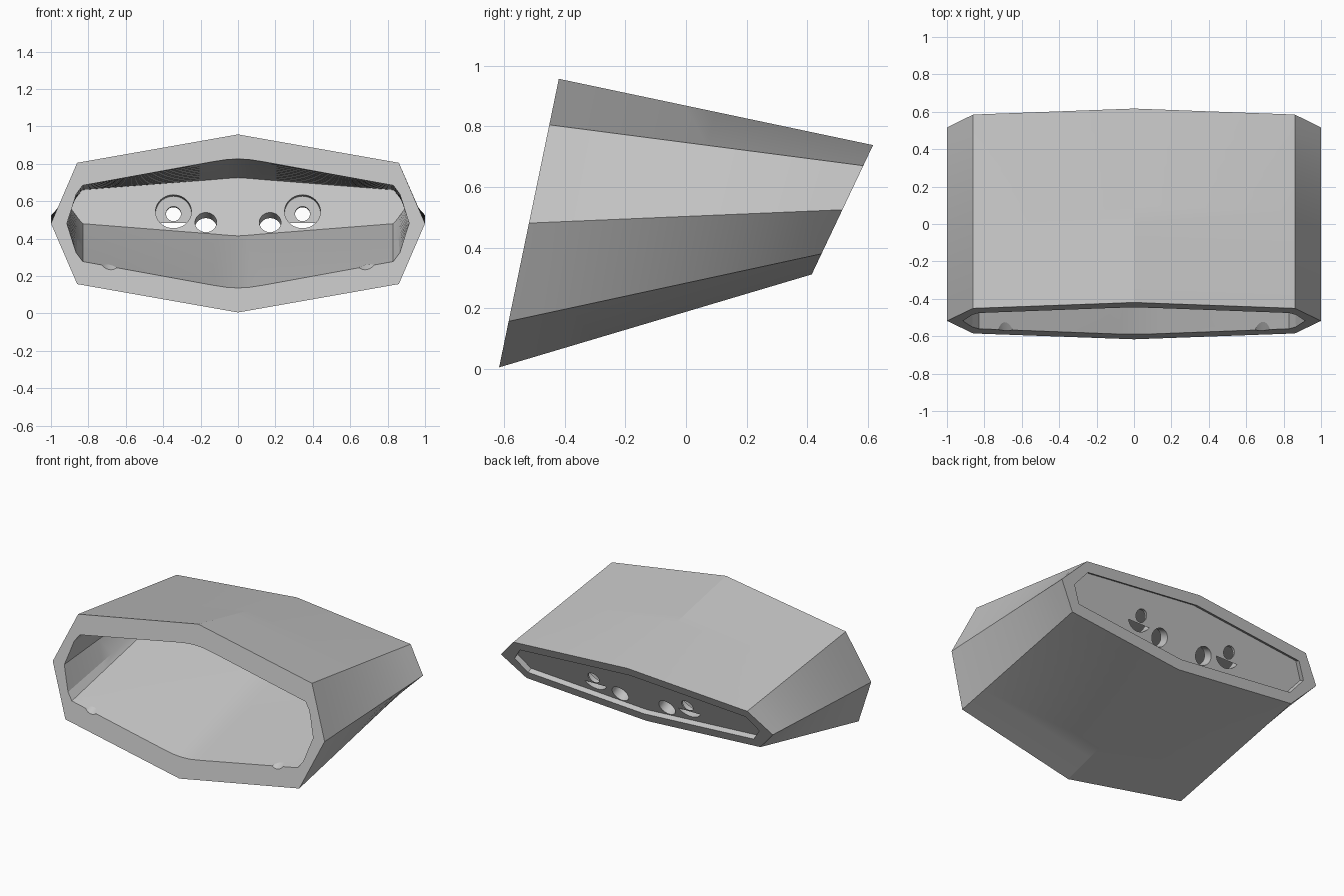
import bpy, bmesh, math
from mathutils import Vector, Matrix

cube = bpy.data.objects.get("Cube")
if cube:
    bpy.data.objects.remove(cube, do_unlink=True)

grey = bpy.data.materials.new("light_grey")
grey.use_nodes = True
colour = (0.55, 0.55, 0.55, 1)
grey.diffuse_color = colour
grey.node_tree.nodes["Principled BSDF"].inputs["Base Color"].default_value = colour

# Tilted planes of the front and back ends
FRONT = Vector((0, -0.518, 0.481))
FRONT_UP = Vector((0, 0.197, 0.952)).normalized()
BACK = Vector((0, 0.516, 0.525))
BACK_UP = Vector((0, 0.202, 0.426)).normalized()
BACK_OUT = Vector((0, BACK_UP.z, -BACK_UP.y))
FRONT_AXIS = Vector((0, FRONT_UP.z, -FRONT_UP.y))


def ring(quarter, centre, up):
    """Mirror a quarter outline into a closed ring on a tilted plane."""
    half = quarter + [(x, -v) for x, v in reversed(quarter[:-1])]
    full = half + [(-x, v) for x, v in reversed(half[1:-1])]
    return [centre + Vector((x, 0, 0)) + up * v for x, v in full]


def finish(bm, name):
    bmesh.ops.recalc_face_normals(bm, faces=bm.faces)
    mesh = bpy.data.meshes.new(name)
    bm.to_mesh(mesh)
    bm.free()
    mesh.materials.append(grey)
    obj = bpy.data.objects.new(name, mesh)
    bpy.context.collection.objects.link(obj)
    return obj


def loft(name, a, b, start=0.0, steps=10):
    """Closed ruled solid between two rings."""
    bm = bmesh.new()
    rows = []
    for i in range(steps + 1):
        t = start + (1 - start) * i / steps
        rows.append([bm.verts.new(p.lerp(q, t)) for p, q in zip(a, b)])
    n = len(a)
    for r, s in zip(rows, rows[1:]):
        for j in range(n):
            k = (j + 1) % n
            bm.faces.new((r[j], r[k], s[k], s[j]))
    bm.faces.new(rows[0])
    bm.faces.new(rows[-1])
    return finish(bm, name)


def rod(name, start, end, radius):
    axis = end - start
    bm = bmesh.new()
    turn = axis.to_track_quat('Z', 'Y').to_matrix().to_4x4()
    bmesh.ops.create_cone(bm, cap_ends=True, segments=40, radius1=radius, radius2=radius,
                          depth=axis.length, matrix=Matrix.Translation((start + end) / 2) @ turn)
    return finish(bm, name)


# Outer shell
shell = loft("housing", ring([(0, .486), (.86, .331), (1, 0)], FRONT, FRONT_UP),
             ring([(0, .236), (.86, .161), (1, 0)], BACK, BACK_UP))

# Front cavity, tapering to the inner back wall
wall = BACK - BACK_OUT * 0.105
mouth = [(0, .352), (.06, .349), (.13, .338), (.83, .208), (.865, .16), (.915, 0)]
inner = [(0, .172), (.06, .168), (.13, .161), (.83, .1), (.85, .075), (.9, 0)]
cutters = [loft("cavity_cutter", ring(mouth, FRONT, FRONT_UP),
                ring(inner, wall, BACK_UP), start=-0.04)]

# Shallow recess in the back end
plate = [(0, .172), (.83, .1), (.9, 0)]
cutters.append(loft("recess_cutter", ring(plate, BACK - BACK_OUT * 0.035, BACK_UP),
                    ring(plate, BACK + BACK_OUT * 0.05, BACK_UP), steps=1))

for side in (-1, 1):
    # Cable hole straight through the back wall
    c = wall - BACK_UP * 0.092 + Vector((side * 0.172, 0, 0))
    cutters.append(rod("cable_cutter", c - BACK_OUT * 0.05, c + BACK_OUT * 0.13, 0.058))
    # Counterbored screw hole, at the angle of the front plane
    c = wall - BACK_UP * 0.028 + Vector((side * 0.345, 0, 0))
    cutters.append(rod("bore_cutter", c - FRONT_AXIS * 0.1, c + FRONT_AXIS * 0.06, 0.096))
    cutters.append(rod("screw_cutter", c - FRONT_AXIS * 0.05, c + FRONT_AXIS * 0.14, 0.04))
    # Groove in the cavity floor that fades out behind the rim
    g = Vector((side * 0.68, -0.57, 0.312))
    d = Vector((0, 1, 0.6)).normalized()
    cutters.append(rod("groove_cutter", g - d * 0.15, g + d * 0.3, 0.068))

# Cut the shell, then drop the cutters
for cutter in cutters:
    cutter.hide_render = True
    mod = shell.modifiers.new(cutter.name, 'BOOLEAN')
    mod.operation = 'DIFFERENCE'
    mod.solver = 'EXACT'
    mod.object = cutter
graph = bpy.context.evaluated_depsgraph_get()
result = bpy.data.meshes.new_from_object(shell.evaluated_get(graph))
shell.modifiers.clear()
shell.data = result
for cutter in cutters:
    bpy.data.objects.remove(cutter, do_unlink=True)

bpy.ops.object.select_all(action='DESELECT')
shell.select_set(True)
bpy.context.view_layer.objects.active = shell
bpy.ops.object.shade_smooth_by_angle(angle=math.radians(15))
